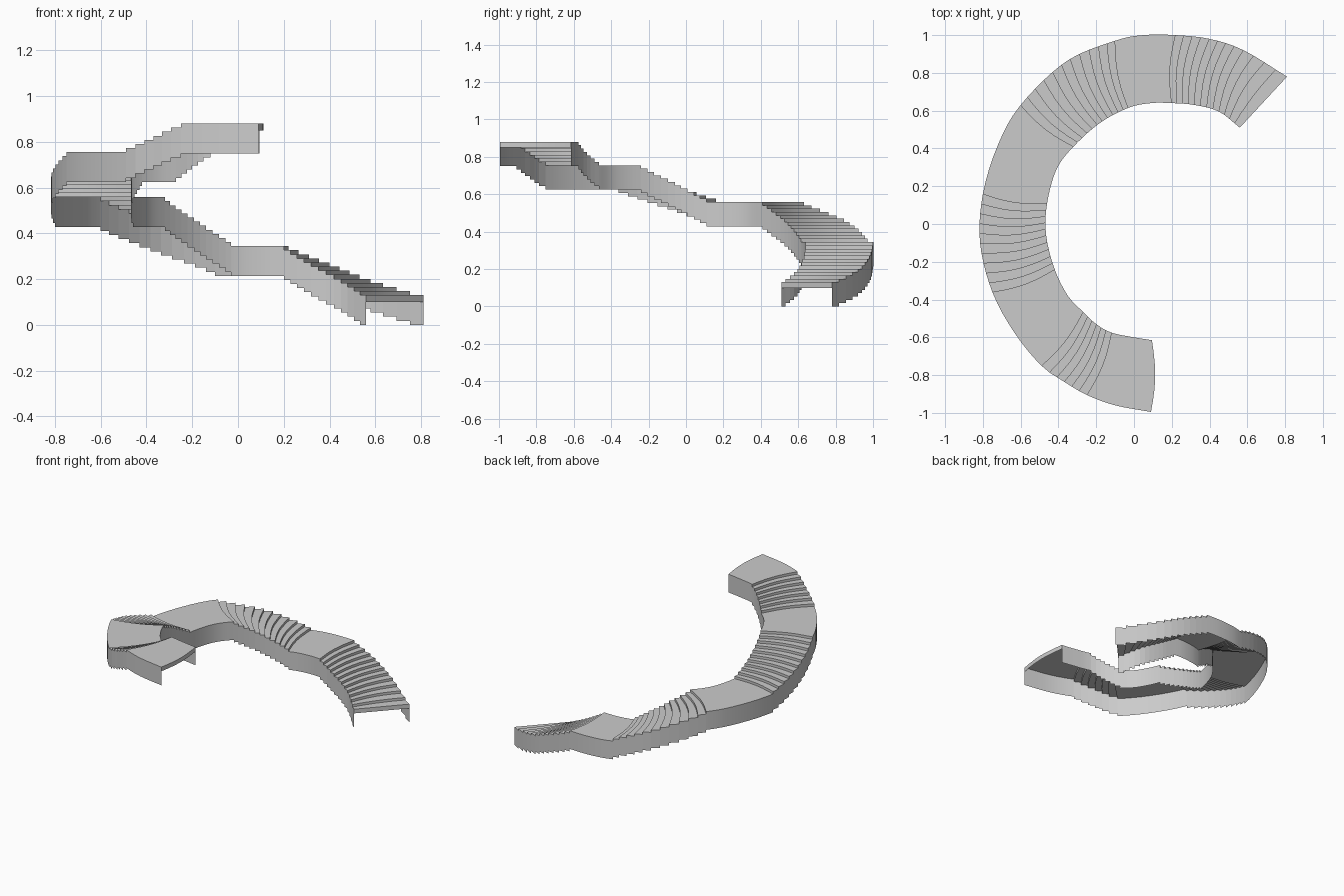
import bpy, math
from mathutils import Vector

if "Cube" in bpy.data.objects:
    bpy.data.objects.remove(bpy.data.objects["Cube"])

# plan of the stair: (outer x, outer y, inner x, inner y) going upward
PLAN = [Vector(p) for p in [
    (.81, .78, .56, .51), (.58, .92, .45, .595), (.40, .98, .32, .63), (.22, 1.0, .20, .64),
    (.05, 1.0, .09, .64), (-.10, .97, -.03, .615), (-.36, .86, -.18, .535), (-.60, .63, -.32, .41),
    (-.72, .42, -.41, .29), (-.80, .16, -.46, .11), (-.815, -.10, -.465, -.06), (-.75, -.36, -.42, -.24),
    (-.63, -.58, -.35, -.38), (-.49, -.75, -.27, -.465), (-.37, -.835, -.20, -.53),
    (-.25, -.905, -.12, -.575), (-.10, -.96, 0, -.60), (.09, -.995, .095, -.615)]]
RISE, SKIRT, LIP, BOW = .75 / 42, .13, .03, .02


def plan_at(u):
    """Smooth curve through the plan rows"""
    i = min(int(u), len(PLAN) - 2)
    t = u - i
    b, c = PLAN[i], PLAN[i + 1]
    a = PLAN[i - 1] if i else 2 * b - c
    d = PLAN[i + 2] if i + 2 < len(PLAN) else 2 * c - b
    return .5 * (2 * b + (c - a) * t + (2 * a - 5 * b + 4 * c - d) * t * t
                 + (3 * b - a - 3 * c + d) * t ** 3)


def row(u):
    """Points across the stair, bowed slightly in the climbing direction"""
    p = plan_at(u)
    q = plan_at(min(u + .05, 17)) - plan_at(max(u - .05, 0))
    fwd = Vector((q[0] + q[2], q[1] + q[3])).normalized()
    o, i = Vector(p[:2]), Vector(p[2:])
    return [o.lerp(i, k / 6) + fwd * BOW * min(u * 2, 1) * math.sin(math.pi * k / 6)
            for k in range(7)]


# stations along the stair: flights (first row, last row, risers), then landings
z = SKIRT
stations = [(0, z - LIP), (0, z)]


def landing(u0, u1):
    n = max(2, round((u1 - u0) * 4))
    for k in range(1, n + 1):
        stations.append((u0 + (u1 - u0) * k / n, z))


for start, end, risers, first, landing_end in [
        (0, 3, 12, 1, 5), (5, 7, 12, 0, 9), (9, 11, 11, 0, 13), (13, 15, 7, 0, 17)]:
    treads = risers if first else risers - 1
    for k in range(0 if first else 1, risers + 1):
        if k:
            z += RISE
            stations.append((stations[-1][0], z))
        if k < risers:
            done = k + 1 if first else k
            stations.append((start + (end - start) * done / treads, z))
    landing(end, landing_end)
stations.append((17, z - LIP))


def build(name, verts, faces):
    me = bpy.data.meshes.new(name)
    me.from_pydata(verts, [], faces)
    ob = bpy.data.objects.new(name, me)
    bpy.context.collection.objects.link(ob)
    bpy.context.view_layer.objects.active = ob
    ob.select_set(True)
    bpy.ops.object.shade_smooth_by_angle(angle=math.radians(25))
    ob.select_set(False)


# treads, risers and landings
verts, faces = [], []
for u, h in stations:
    verts += [(p.x, p.y, h) for p in row(u)]
for s in range(len(stations) - 1):
    for k in range(6):
        a, b = s * 7 + k, s * 7 + 7 + k
        faces.append((a, b, b + 1, a + 1))
build("stair_treads_and_landings", verts, faces)

# side skirts with stepped lower edges
for name, side in (("outer_skirt", 0), ("inner_skirt", 6)):
    verts, faces = [], []
    run = stations[1:-1]
    for u, h in run:
        p = row(u)[side]
        verts += [(p.x, p.y, h - SKIRT), (p.x, p.y, h)]
    for s in range(len(run) - 1):
        if run[s + 1][0] - run[s][0] > 1e-6:
            f = (2 * s, 2 * s + 2, 2 * s + 3, 2 * s + 1)
            faces.append(f if side == 0 else f[::-1])
    build(name, verts, faces)
